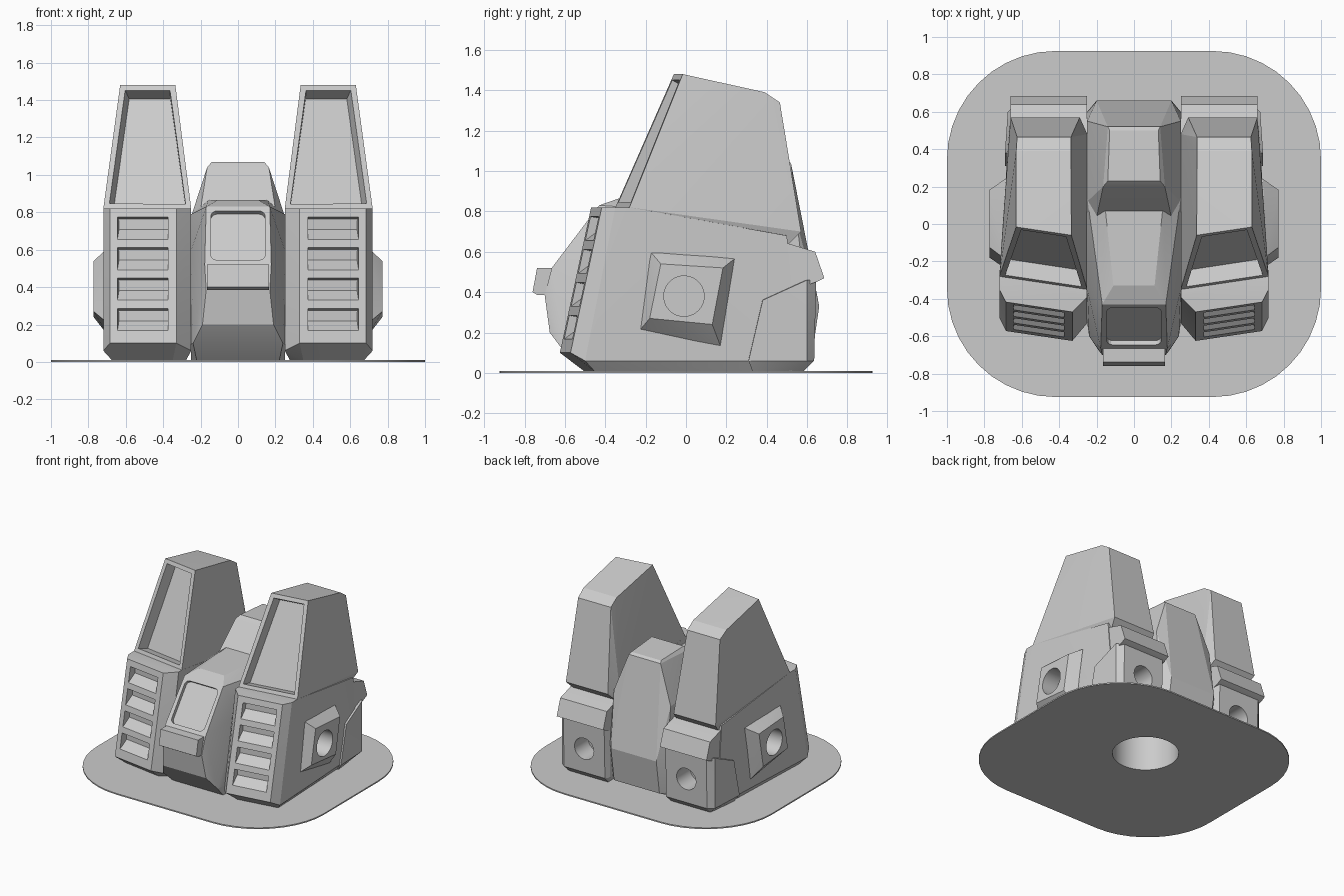
import bpy, bmesh, math
from mathutils import Vector, Matrix

if "Cube" in bpy.data.objects:
    bpy.data.objects.remove(bpy.data.objects["Cube"], do_unlink=True)

grey = bpy.data.materials.new("light_grey")
grey.use_nodes = True
grey.diffuse_color = (0.6, 0.6, 0.6, 1)
grey.node_tree.nodes["Principled BSDF"].inputs["Base Color"].default_value = (0.6, 0.6, 0.6, 1)


def make(name, bm):
    bmesh.ops.recalc_face_normals(bm, faces=bm.faces)
    mesh = bpy.data.meshes.new(name)
    bm.to_mesh(mesh)
    bm.free()
    mesh.materials.append(grey)
    ob = bpy.data.objects.new(name, mesh)
    bpy.context.scene.collection.objects.link(ob)
    return ob


def hull(name, points, side=1, recess=None, both=False):
    """Convex block; recess = (direction, rim, depth, taper) sinks one face."""
    bm = bmesh.new()
    for x, y, z in points:
        bm.verts.new((x * side, y, z))
        if both:
            bm.verts.new((-x, y, z))
    res = bmesh.ops.convex_hull(bm, input=bm.verts)
    junk = {v for v in res["geom_interior"] + res["geom_unused"] if isinstance(v, bmesh.types.BMVert)}
    bmesh.ops.delete(bm, geom=list(junk), context='VERTS')
    bmesh.ops.dissolve_limit(bm, angle_limit=0.02, verts=bm.verts, edges=bm.edges)
    bmesh.ops.recalc_face_normals(bm, faces=bm.faces)
    if recess:
        direction, rim, depth, taper = recess
        face = max(bm.faces, key=lambda f: f.normal.dot(Vector(direction)))
        bmesh.ops.inset_region(bm, faces=[face], thickness=rim)
        bmesh.ops.inset_region(bm, faces=[face], thickness=taper, depth=-depth)
    return make(name, bm)


def cylinder(name, centre, radius, depth, axis):
    bm = bmesh.new()
    turn = Vector((0, 0, 1)).rotation_difference(Vector(axis)).to_matrix().to_4x4()
    bmesh.ops.create_cone(bm, cap_ends=True, segments=40, radius1=radius, radius2=radius,
                          depth=depth, matrix=Matrix.Translation(centre) @ turn)
    return make(name, bm)


def rounded_slab(name, w, d, h, radius, segments):
    bm = bmesh.new()
    bmesh.ops.create_cube(bm, size=1, matrix=Matrix.Diagonal((w, d, h, 1)))
    upright = [e for e in bm.edges if abs(e.verts[0].co.z - e.verts[1].co.z) > h / 2]
    bmesh.ops.bevel(bm, geom=upright, offset=radius, segments=segments, profile=0.5, affect='EDGES')
    return make(name, bm)


def cut(ob, cutters):
    """Subtract the cutters, bake the result and remove them."""
    for c in cutters:
        c.hide_render = True
        mod = ob.modifiers.new("cut", 'BOOLEAN')
        mod.operation, mod.solver, mod.object = 'DIFFERENCE', 'EXACT', c
    graph = bpy.context.evaluated_depsgraph_get()
    mesh = bpy.data.meshes.new_from_object(ob.evaluated_get(graph))
    ob.modifiers.clear()
    ob.data = mesh


def drop(cutters):
    for c in cutters:
        bpy.data.objects.remove(c, do_unlink=True)


Z0 = 0.005

# Ground plate
plate = rounded_slab("ground_plate", 2, 1.85, 0.01, 0.58, 10)
plate.data.transform(Matrix.Translation((0, 0, 0.005)))

# Central rear tower
rear_core = hull("rear_core", [
    (.14, .23, 1.07), (.13, .5, 1.055), (.165, .2, 1.04), (.14, .52, 1.04),
    (.25, .12, .78), (.25, .55, .74), (.25, .6, .33), (.2, .66, .33),
    (.25, .56, .06), (.2, .62, .06), (.25, .5, Z0), (.25, -.2, Z0), (.25, -.2, .5)], both=True)

# Cockpit
cockpit = hull("cockpit", [
    (.16, .14, .865), (.25, .14, .79), (.11, -.33, .865), (.17, -.43, .83),
    (.178, -.665, .52), (.17, -.7, .385), (.19, -.675, .2), (.25, -.35, .6),
    (.25, -.53, .1), (.24, -.6, .1), (.22, -.5, Z0), (.25, -.2, Z0), (.25, .14, Z0)], both=True)
hull("cockpit_chin", [(.165, -.62, .52), (.165, -.738, .52), (.165, -.76, .4),
                      (.165, -.735, .385), (.165, -.62, .385)], both=True)

# Rounded window sunk into the cockpit front, and the round socket underneath
window = rounded_slab("window_cutter", .29, .33, .06, .035, 4)
window.data.transform(Matrix.Translation((0, -.548, .677)) @ Matrix.Rotation(math.radians(52.8), 4, 'X'))
socket = cylinder("socket_cutter", (0, .13, .15), .24, .6, (0, 0, 1))
cut(plate, [socket])
cut(rear_core, [socket])
cut(cockpit, [socket, window])
drop([socket, window])


def panel_point(x, z, inward):
    return (x + inward * -.145, -.625 + (x - .33) * .149 + (z - .1) * .215 + inward, z)


for label, s in (("left", 1), ("right", -1)):
    # Tower top with the tall sunken front panel
    hull(label + "_tower_top", [
        (.25, -.35, .82), (.72, -.28, .82), (.335, -.06, 1.48), (.63, -.016, 1.48),
        (.63, .39, 1.39), (.337, .39, 1.39), (.625, .465, 1.34), (.337, .465, 1.34),
        (.66, .57, .7), (.29, .57, .7), (.25, .48, .72), (.64, .51, .64), (.27, .51, .64)],
        s, recess=((.14 * s, -.94, .33), .042, .09, .015))

    # Tower body with four louvre slots
    body = hull(label + "_tower_body", [
        panel_point(.33, .1, 0), panel_point(.685, .1, 0),
        panel_point(.33, .82, 0), panel_point(.685, .82, 0),
        (.72, -.5, .06), (.72, -.35, .82), (.72, -.28, .82), (.25, -.35, .82),
        (.25, -.53, .06), (.25, -.39, .82), (.35, -.5, Z0), (.67, -.45, Z0), (.28, -.45, Z0),
        (.665, .5, .68), (.25, .48, .7), (.665, .56, .06), (.25, .56, .06),
        (.63, .52, Z0), (.28, .52, Z0)], s)
    slots = []
    for i in range(4):
        low = .16 + i * .163
        section = ((low - .002, -.01), (low + .127, -.01), (low + .115, .05), (low + .06, .06))
        slots.append(hull("slot_cutter", [panel_point(x, z, d) for x in (.375, .645)
                                          for z, d in section], s))
    cut(body, slots)
    drop(slots)

    # Side pod with a round port
    pod = hull(label + "_side_pod", [
        (.6, -.18, .605), (.6, .24, .565), (.6, .17, .135), (.6, -.23, .21),
        (.7, -.18, .605), (.69, .24, .565), (.69, .17, .135), (.7, -.23, .21),
        (.772, -.125, .54), (.772, .183, .52), (.772, .13, .24), (.772, -.18, .27)], s)
    port = cylinder("port_cutter", (.74 * s, -.01, .38), .1, .2, (1, 0, 0))
    cut(pod, [port])
    cut(body, [port])
    drop([port])

    # Rear exhaust block, its hood and its round nozzle
    block = hull(label + "_exhaust_block", [
        (.69, .31, .06), (.69, .38, .36), (.675, .6, .46), (.63, .645, .46), (.675, .6, .06),
        (.63, .635, .06), (.27, .635, .06), (.27, .645, .46), (.25, .6, .46), (.25, .6, .06),
        (.25, .35, .06), (.25, .35, .4), (.65, .33, Z0), (.62, .58, Z0), (.28, .58, Z0),
        (.28, .35, Z0)], s)
    nozzle = cylinder("nozzle_cutter", (.45 * s, .62, .25), .085, .3, (0, 1, 0))
    cut(block, [nozzle])
    cut(body, [nozzle])
    drop([nozzle])
    hull(label + "_exhaust_hood", [
        (x, y, z) for x in (.25, .66) for y, z in
        ((.46, .65), (.51, .64), (.64, .6), (.685, .47), (.645, .45), (.4, .37))], s)

# Smooth the round holes, keep panel edges sharp
for ob in bpy.context.scene.objects:
    ob.select_set(ob.type == 'MESH')
bpy.context.view_layer.objects.active = plate
bpy.ops.object.shade_smooth_by_angle(angle=math.radians(15))
